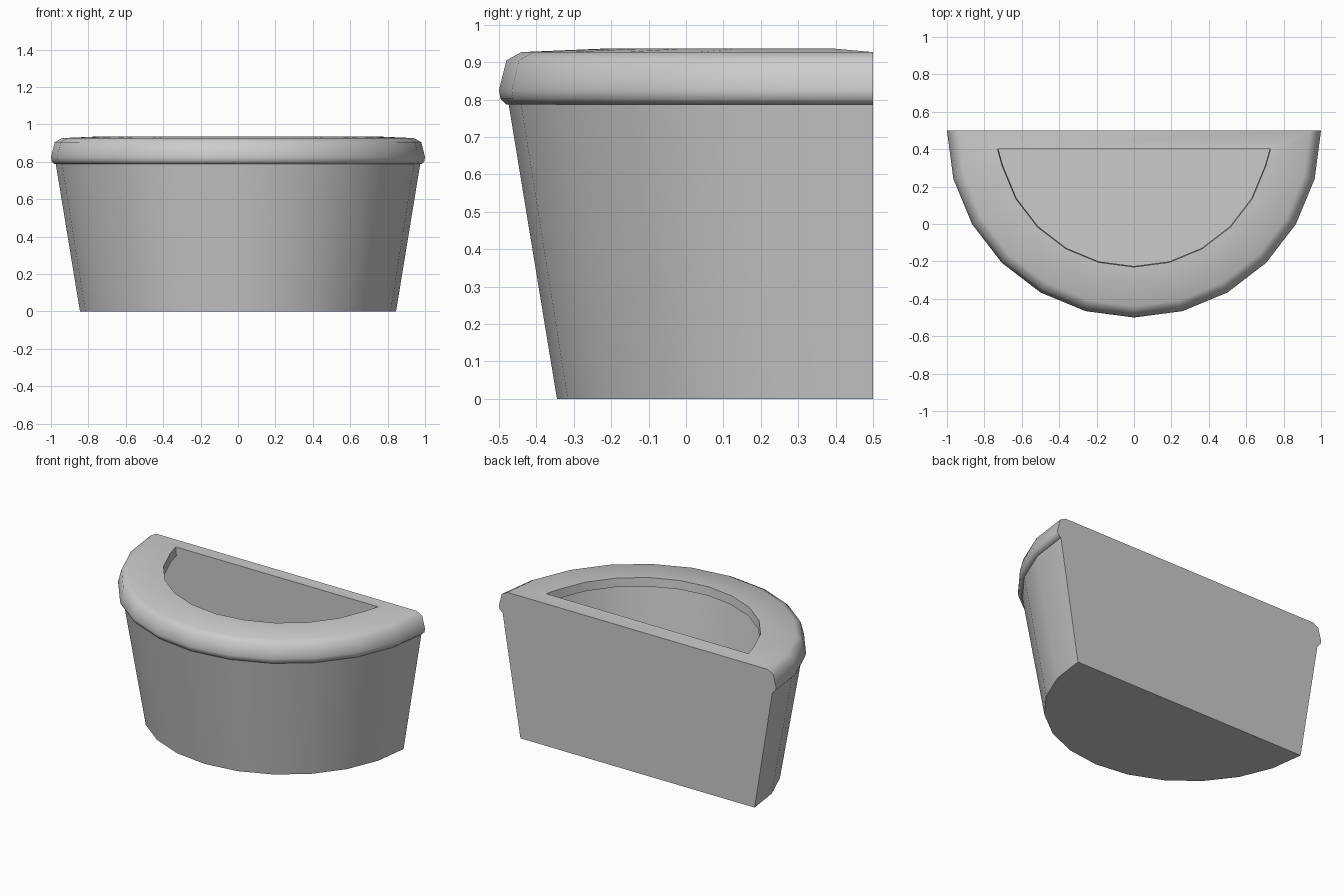
import bpy
import bmesh
import math

if "Cube" in bpy.data.objects:
    bpy.data.objects.remove(bpy.data.objects["Cube"], do_unlink=True)

SEGMENTS = 12
BACK_Y = 0.5        # flat outer back
INNER_BACK_Y = 0.4  # flat inner back

# (radius, height) from the base up the outside and over the rolled rim
outer_profile = [(0.845, 0), (0.974, 0.787), (0.98, 0.787), (0.996, 0.803),
                 (1.0, 0.825), (0.98, 0.905), (0.94, 0.927)]
# down the overhanging lip and into the cavity
inner_profile = [(0.73, 0.936), (0.725, 0.88), (0.87, 0.88), (0.76, 0.1)]

clay = bpy.data.materials.new("plain grey")
clay.use_nodes = True
clay.diffuse_color = (0.6, 0.6, 0.6, 1)
clay.node_tree.nodes["Principled BSDF"].inputs["Base Color"].default_value = (0.6, 0.6, 0.6, 1)

bm = bmesh.new()


def half_ring(radius, z, back_limit):
    """Half circle of vertices whose two ends lie on the flat back."""
    ring = []
    for i in range(SEGMENTS + 1):
        a = math.pi * i / SEGMENTS
        y = min(BACK_Y - radius * math.sin(a), back_limit)
        ring.append(bm.verts.new((radius * math.cos(a), y, z)))
    return ring


outer = [half_ring(r, z, BACK_Y) for r, z in outer_profile]
inner = [half_ring(r, z, INNER_BACK_Y) for r, z in inner_profile]
rings = outer + inner

# curved walls, rim and lip
for lower, upper in zip(rings, rings[1:]):
    for i in range(SEGMENTS):
        bm.faces.new((lower[i], lower[i + 1], upper[i + 1], upper[i]))

# base and cavity floor
bm.faces.new(rings[0])
bm.faces.new(rings[-1])

# flat outer back and flat inner back
for group in (outer, inner):
    bm.faces.new([r[0] for r in group] + [r[-1] for r in reversed(group)])

# sloping strip along the top of the back wall
bm.faces.new((outer[-1][0], inner[0][0], inner[0][-1], outer[-1][-1]))

bmesh.ops.recalc_face_normals(bm, faces=bm.faces)
mesh = bpy.data.meshes.new("half_round_planter")
bm.to_mesh(mesh)
bm.free()
mesh.materials.append(clay)

planter = bpy.data.objects.new("half_round_planter", mesh)
bpy.context.collection.objects.link(planter)
bpy.ops.object.select_all(action="DESELECT")
planter.select_set(True)
bpy.context.view_layer.objects.active = planter
bpy.ops.object.shade_smooth_by_angle(angle=math.radians(52))
